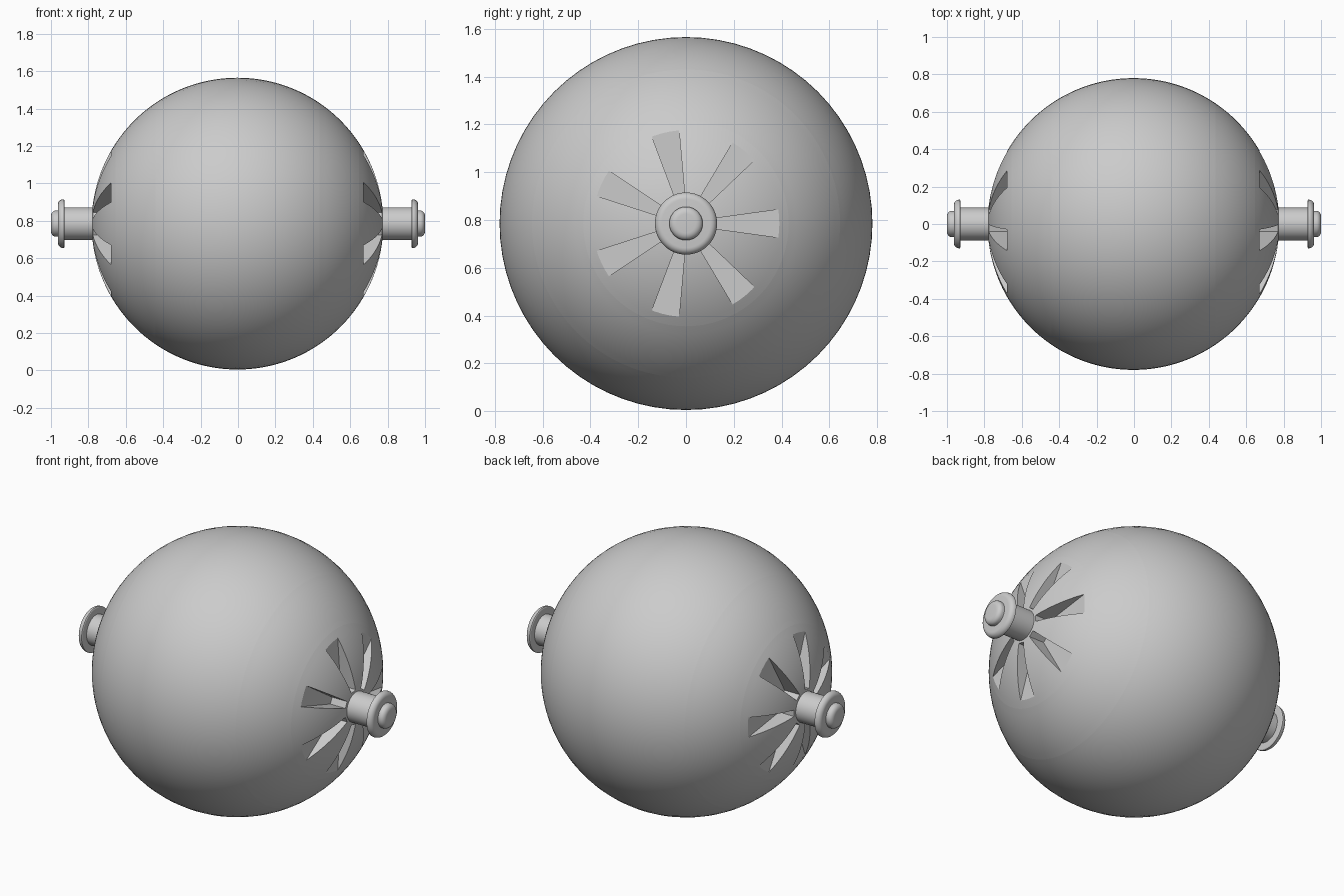
import bpy, bmesh
from math import sin, cos, pi, radians, sqrt, acos
from mathutils import Matrix, Vector

cube = bpy.data.objects.get("Cube")
if cube:
    bpy.data.objects.remove(cube)

R = 0.78               # ball radius
CENTRE = Vector((-0.003, 0, 0.785))
SEGMENTS = 72
SEAM_OUTER, SEAM_INNER = 0.645, 0.43   # seam radii
SLOT_FLOOR, SLOT_COUNT = 0.675, 7

grey = bpy.data.materials.new("plain grey")
grey.use_nodes = True
colour = (0.6, 0.6, 0.6, 1)
grey.diffuse_color = colour
grey.node_tree.nodes["Principled BSDF"].inputs["Base Color"].default_value = colour


def finish(name, bm, origin=CENTRE):
    """Turn a bmesh into an object placed on the axle line."""
    bmesh.ops.recalc_face_normals(bm, faces=bm.faces)
    mesh = bpy.data.meshes.new(name)
    bm.to_mesh(mesh)
    bm.free()
    mesh.materials.append(grey)
    obj = bpy.data.objects.new(name, mesh)
    obj.location = origin
    bpy.context.collection.objects.link(obj)
    return obj


def smooth(obj, angle=30):
    bpy.ops.object.select_all(action='DESELECT')
    obj.select_set(True)
    bpy.context.view_layer.objects.active = obj
    bpy.ops.object.shade_smooth_by_angle(angle=radians(angle))


def lathe(name, profile, side=1, origin=CENTRE, segments=SEGMENTS):
    """Revolve (x, radius) points around the x axis."""
    bm = bmesh.new()
    verts = [bm.verts.new((side * x, 0, r)) for x, r in profile]
    edges = [bm.edges.new(pair) for pair in zip(verts, verts[1:])]
    bmesh.ops.spin(bm, geom=verts + edges, axis=(1, 0, 0), cent=(0, 0, 0),
                   angle=2 * pi, steps=segments, use_merge=True)
    bmesh.ops.remove_doubles(bm, verts=bm.verts, dist=0.0001)
    return finish(name, bm, origin)


def arc(a, b, steps):
    """Ball outline between two angles measured from the axle."""
    angles = [a + (b - a) * i / steps for i in range(steps + 1)]
    return [(R * cos(t), R * sin(t)) for t in angles]


def slot_cutter(side):
    """Seven tapering wedges fanned around the axle."""
    bm = bmesh.new()
    for k in range(SLOT_COUNT):
        turn = Matrix.Rotation(2 * pi * k / SLOT_COUNT, 4, 'X')
        rings = []
        for x in (SLOT_FLOOR, 0.9):
            corners = [(0.10, -0.019), (0.45, -0.067), (0.45, 0.067), (0.10, 0.019)]
            rings.append([bm.verts.new(turn @ Vector((side * x, y, z))) for y, z in corners])
        low, high = rings
        bm.faces.new(low)
        bm.faces.new(high)
        for i in range(4):
            j = (i + 1) % 4
            bm.faces.new((low[i], low[j], high[j], high[i]))
    return finish("slot_cutter", bm)


outer_angle = pi / 2 - acos(SEAM_OUTER / R)
inner_angle = pi / 2 - acos(SEAM_INNER / R)

# Main shell: the wide middle band
smooth(lathe("ball_shell", arc(outer_angle, pi - outer_angle, 32)))

for side, label in ((1, "left"), (-1, "right")):
    # Collar between the two seams
    smooth(lathe(label + "_collar", arc(inner_angle, outer_angle, 8), side))

    # End cap with fan slots
    seam_x = sqrt(R * R - SEAM_INNER ** 2)
    cap = lathe(label + "_vent_cap", arc(0, inner_angle, 14) + [(seam_x, 0)], side)
    cutter = slot_cutter(side)
    cut = cap.modifiers.new("slots", 'BOOLEAN')
    cut.operation, cut.solver, cut.object = 'DIFFERENCE', 'EXACT', cutter
    bpy.context.view_layer.objects.active = cap
    bpy.ops.object.select_all(action='DESELECT')
    cap.select_set(True)
    bpy.ops.object.modifier_apply(modifier=cut.name)
    bpy.data.objects.remove(cutter)
    smooth(cap, 15)

    # Axle stub, rounded flange and domed button
    line = Vector((0, 0, CENTRE.z))
    smooth(lathe(label + "_axle", [(0.66, 0.0875), (0.93, 0.0875)], side, line, 48))
    flange = [(0.928, 0.0), (0.928, 0.125), (0.931, 0.13)]
    flange += [(0.935 + 0.028 * sin(t), 0.102 + 0.028 * cos(t))
               for t in [i * pi / 12 for i in range(7)]] + [(0.963, 0.0)]
    smooth(lathe(label + "_flange", flange, side, line, 48))
    button = [(0.96, 0.07), (0.975, 0.07)]
    button += [(0.975 + 0.025 * sin(t), 0.04 + 0.03 * cos(t))
               for t in [i * pi / 12 for i in range(1, 7)]] + [(1.0, 0.0)]
    smooth(lathe(label + "_button", button, side, line, 48))
